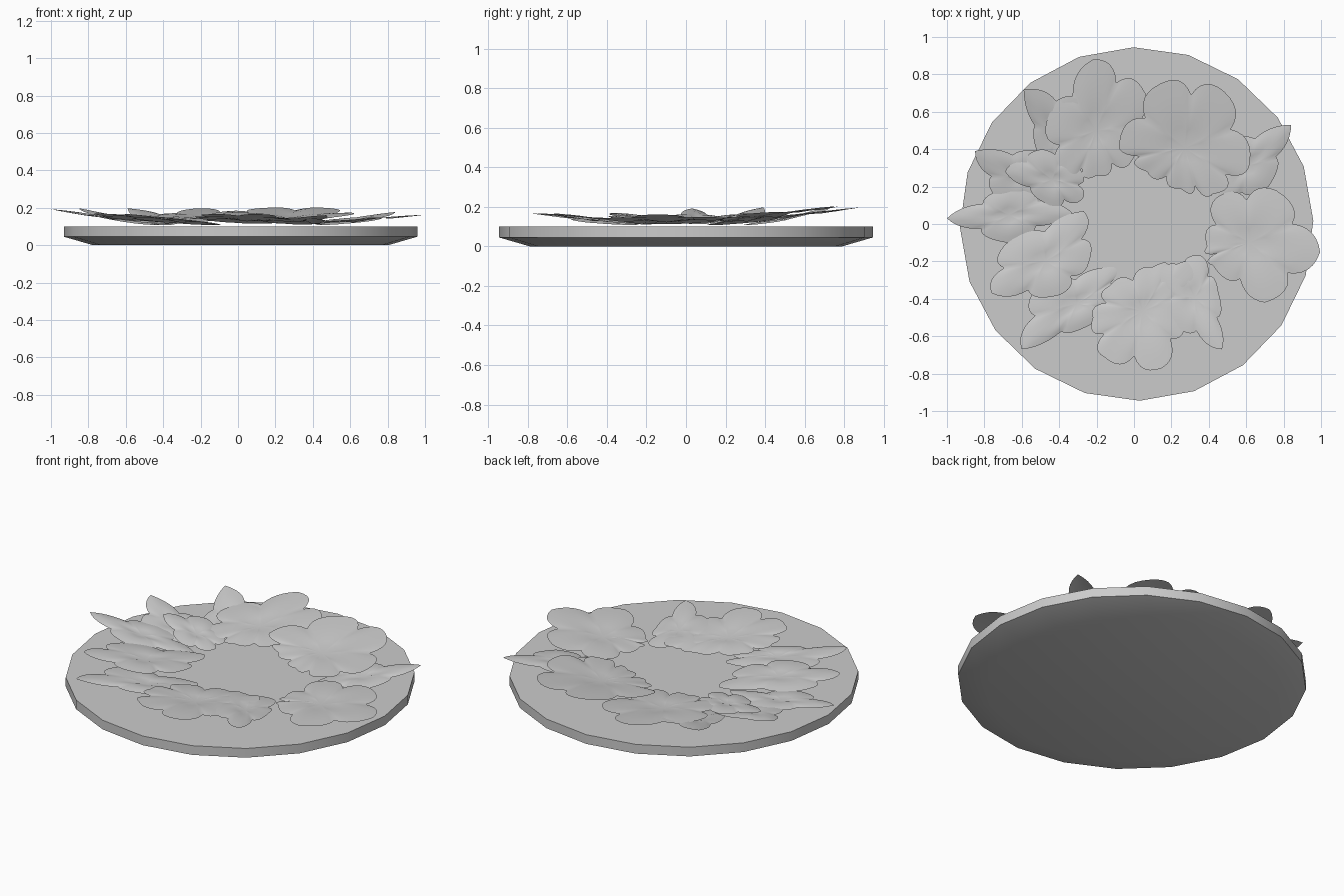
import bpy
import bmesh
import math
from mathutils import Vector

cube = bpy.data.objects.get("Cube")
if cube:
    bpy.data.objects.remove(cube, do_unlink=True)

# One plain grey for everything
grey = bpy.data.materials.new("plain_grey")
grey.use_nodes = True
colour = (0.6, 0.6, 0.6, 1)
grey.diffuse_color = colour
grey.node_tree.nodes["Principled BSDF"].inputs["Base Color"].default_value = colour


def finish(bm, name, angle):
    mesh = bpy.data.meshes.new(name)
    bm.to_mesh(mesh)
    bm.free()
    obj = bpy.data.objects.new(name, mesh)
    bpy.context.collection.objects.link(obj)
    mesh.materials.append(grey)
    bpy.ops.object.select_all(action="DESELECT")
    obj.select_set(True)
    bpy.context.view_layer.objects.active = obj
    bpy.ops.object.shade_smooth_by_angle(angle=math.radians(angle))
    return obj


def make_plate():
    """Twenty-sided round board with a bevelled underside."""
    bm = bmesh.new()
    sides, centre_x = 20, 0.014
    rings = []
    for radius, z in ((0.79, 0), (0.945, 0.045), (0.945, 0.1)):
        ring = []
        for i in range(sides):
            a = math.tau * i / sides + math.radians(1)
            ring.append(bm.verts.new((centre_x + radius * math.cos(a), radius * math.sin(a), z)))
        rings.append(ring)
    for low, high in zip(rings, rings[1:]):
        for i in range(sides):
            j = (i + 1) % sides
            bm.faces.new((low[i], low[j], high[j], high[i]))
    bm.faces.new(rings[0][::-1])
    bm.faces.new(rings[-1])
    finish(bm, "plate", 30)


def outline(points, centre, notch_depth, steps=6):
    """Pointed lobes joined by notches, with each lobe edge bellied outward."""
    result = []
    count = len(points)
    for i, tip in enumerate(points):
        before, after = points[i - 1], points[(i + 1) % count]
        notch_in = centre.lerp((before + tip) / 2, notch_depth)
        notch_out = centre.lerp((tip + after) / 2, notch_depth)
        axis = (tip - centre) * 0.35
        for start, end, control in ((notch_in, tip, notch_in + axis),
                                    (tip, notch_out, notch_out + axis)):
            for s in range(steps):
                t = s / steps
                result.append(start * (1 - t) ** 2 + control * 2 * t * (1 - t) + end * t * t)
    return result


def make_leaf(name, layer, lift, base, *tips):
    """Thin leaf that lies on the plate at its base and curls up to its tips."""
    points = [Vector(p) for p in (base, *tips)]
    root = points[0]
    centre = sum(points, Vector((0, 0))) / len(points)
    reach = max((p - root).length for p in points)
    edge = outline(points, centre, 0.88)

    def lifted(p, fraction):
        t = (p - root).length / reach
        dip = 0.012 * math.sin(fraction * math.pi)
        return (p.x, p.y, 0.107 + layer + lift * t ** 1.7 + dip)

    bm = bmesh.new()
    hub = bm.verts.new(lifted(centre, 0))
    rings = []
    for fraction in (0.3, 0.55, 0.8, 1):
        rings.append([bm.verts.new(lifted(centre.lerp(p, fraction), fraction)) for p in edge])
    count = len(edge)
    for i in range(count):
        j = (i + 1) % count
        bm.faces.new((hub, rings[0][i], rings[0][j]))
        for inner, outer in zip(rings, rings[1:]):
            bm.faces.new((inner[i], outer[i], outer[j], inner[j]))
    bmesh.ops.recalc_face_normals(bm, faces=bm.faces)
    if sum(f.normal.z for f in bm.faces) < 0:
        bmesh.ops.reverse_faces(bm, faces=bm.faces)
    finish(bm, name, 60)


make_plate()

# Wreath of leaves: name, layer height, tip lift, base, then lobe tips in order round the leaf
make_leaf("back_leaf", 0.02, 0.07, (-.2, .26), (-.38, .28), (-.47, .54), (-.22, .88), (.06, .7), (-.01, .34))
make_leaf("back_right_leaf", 0, 0.09, (-.38, .29), (-.5, .34), (-.59, .72), (-.24, .64))
make_leaf("right_upper_leaf", 0.01, 0.05, (-.28, .13), (-.45, .1), (-.69, .28), (-.49, .4), (-.28, .28))
make_leaf("right_under_leaf", 0, 0.09, (-.42, .13), (-.72, .12), (-.85, .39), (-.46, .38))
make_leaf("right_leaf", 0.005, 0.08, (-.33, .06), (-.68, -.1), (-1, .03), (-.66, .2))
make_leaf("front_right_leaf", 0.012, 0.05, (-.27, .07), (-.69, -.11), (-.76, -.37), (-.4, -.38), (-.24, -.2))
make_leaf("front_right_low_leaf", 0, 0.06, (-.11, -.23), (-.52, -.33), (-.6, -.67), (-.2, -.52), (-.1, -.38))
make_leaf("front_leaf", 0.008, 0.05, (.1, -.23), (-.13, -.33), (-.22, -.5), (-.16, -.71), (.15, -.77), (.28, -.5), (.3, -.22))
make_leaf("front_left_leaf", 0.003, 0.05, (.36, -.17), (.14, -.25), (.2, -.52), (.47, -.67), (.45, -.36))
make_leaf("left_leaf", 0.005, 0.05, (.39, -.12), (.42, -.22), (.7, -.42), (.995, -.15), (.76, .18), (.44, .14))
make_leaf("back_left_leaf", 0, 0.07, (.42, .1), (.72, .2), (.84, .53), (.46, .42))
make_leaf("back_left_upper_leaf", 0.022, 0.07, (.25, .19), (.42, .16), (.62, .33), (.48, .71), (.14, .75), (-.08, .43), (.07, .28))
